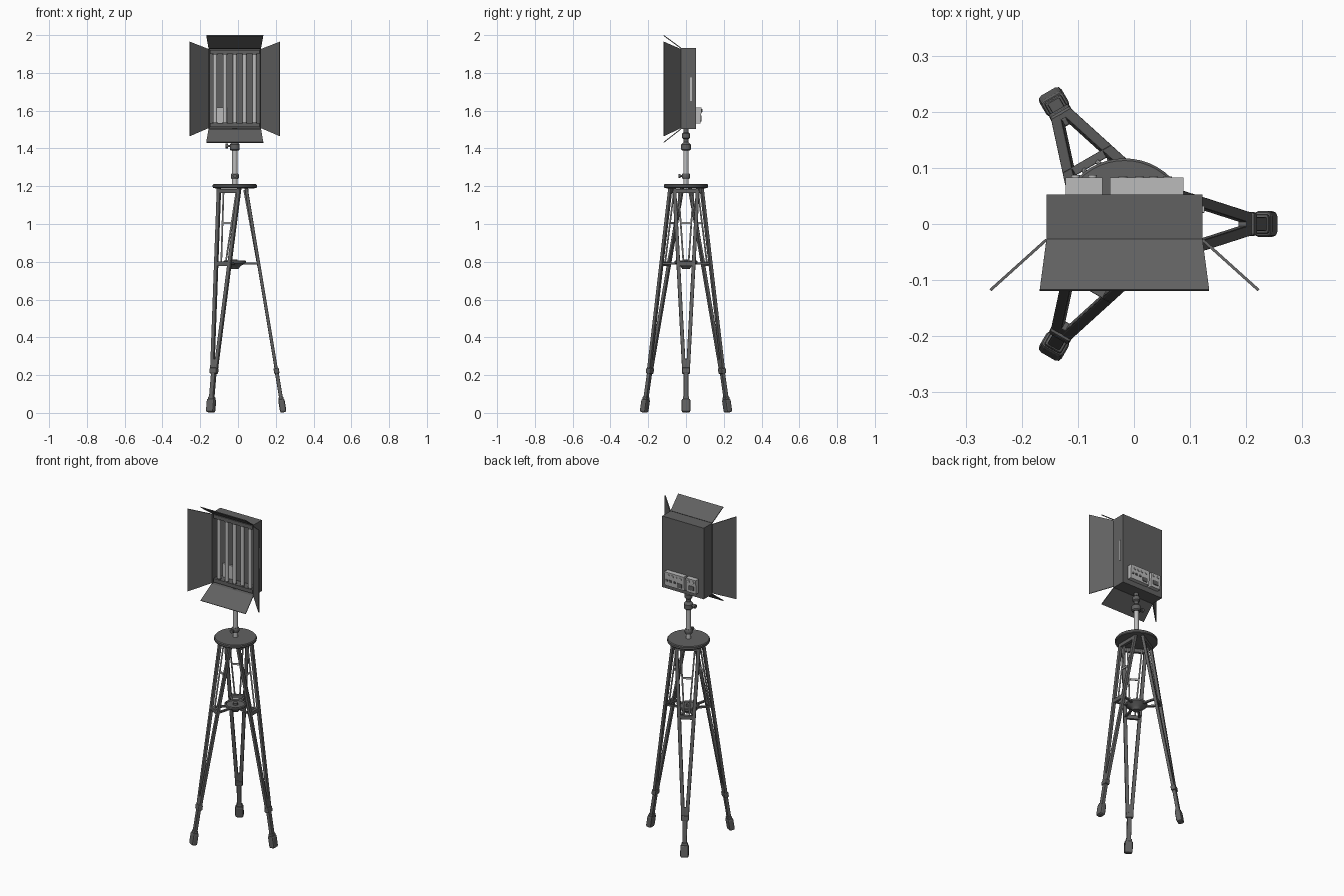
import bpy, bmesh, math
from mathutils import Vector, Matrix

if "Cube" in bpy.data.objects:
    bpy.data.objects.remove(bpy.data.objects["Cube"])

CX = -0.017  # stand and lamp axis


def material(name, v):
    m = bpy.data.materials.new(name)
    m.diffuse_color = (v, v, v, 1)
    m.use_nodes = True
    m.node_tree.nodes["Principled BSDF"].inputs["Base Color"].default_value = m.diffuse_color
    return m


DARK = material("dark_paint", 0.12)
LIGHT = material("pale_metal", 0.5)
PALE = ("inner", "pole", "light_tube", "power_box", "control_box", "dimmer", "power_knob", "side_handle")
DARK_ALSO = ("pole_clamp",)


def finish(name, bm, bevel=0.0, smooth=False):
    bmesh.ops.recalc_face_normals(bm, faces=bm.faces)
    me = bpy.data.meshes.new(name)
    bm.to_mesh(me)
    bm.free()
    ob = bpy.data.objects.new(name, me)
    pale = any(w in name for w in PALE) and not any(w in name for w in DARK_ALSO)
    me.materials.append(LIGHT if pale else DARK)
    bpy.context.collection.objects.link(ob)
    if bevel:
        m = ob.modifiers.new("bevel", 'BEVEL')
        m.width, m.segments = bevel, 2
    if smooth:
        bpy.ops.object.select_all(action='DESELECT')
        ob.select_set(True)
        bpy.context.view_layer.objects.active = ob
        bpy.ops.object.shade_smooth_by_angle(angle=math.radians(35))
    return ob


def box(name, x0, x1, y0, y1, z0, z1, bevel=0.0):
    bm = bmesh.new()
    bmesh.ops.create_cube(bm, size=1)
    for v in bm.verts:
        v.co = ((x0 + x1) / 2 + v.co.x * (x1 - x0), (y0 + y1) / 2 + v.co.y * (y1 - y0),
                (z0 + z1) / 2 + v.co.z * (z1 - z0))
    return finish(name, bm, bevel)


def beam(name, p, q, w, d, side, bevel=0.0):
    """Box from p to q, width w along side, depth d across it."""
    p, q = Vector(p), Vector(q)
    axis = (q - p).normalized()
    s = (side - axis * side.dot(axis)).normalized()
    n = axis.cross(s)
    m = Matrix((s * w, n * d, q - p)).transposed().to_4x4()
    m.translation = (p + q) / 2
    bm = bmesh.new()
    bmesh.ops.create_cube(bm, size=1, matrix=m)
    return finish(name, bm, bevel)


def rod(name, p, q, r, n=20):
    p, q = Vector(p), Vector(q)
    m = (q - p).to_track_quat('Z', 'Y').to_matrix().to_4x4()
    m.translation = (p + q) / 2
    bm = bmesh.new()
    bmesh.ops.create_cone(bm, cap_ends=True, segments=n, radius1=r, radius2=r,
                          depth=(q - p).length, matrix=m)
    return finish(name, bm, smooth=True)


def lathe(name, profile, n=32):
    bm = bmesh.new()
    rings = [[bm.verts.new((CX + r * math.cos(2 * math.pi * i / n), r * math.sin(2 * math.pi * i / n), z))
              for i in range(n)] for r, z in profile]
    for a, b in zip(rings, rings[1:]):
        for i in range(n):
            bm.faces.new((a[i], a[(i + 1) % n], b[(i + 1) % n], b[i]))
    bm.faces.new(rings[0])
    bm.faces.new(rings[-1])
    return finish(name, bm, smooth=True)


def flap(name, corners, thick=0.005):
    bm = bmesh.new()
    bm.faces.new([bm.verts.new(c) for c in corners])
    ob = finish(name, bm)
    m = ob.modifiers.new("thickness", 'SOLIDIFY')
    m.thickness, m.offset = thick, 0
    return ob


# Tripod legs
for k in range(3):
    a = k * 2 * math.pi / 3
    rad = Vector((math.cos(a), math.sin(a), 0))
    tan = Vector((-rad.y, rad.x, 0))

    def P(z, t=0.0, dr=0.0):
        """Point on the leg plane at height z, offset t sideways."""
        r = 0.06 + 0.196 * (1.19 - z) / 1.18 + dr
        return Vector((CX, 0, z)) + rad * r + tan * t

    L = f"leg_{k + 1}_"
    for s in (-1, 1):
        beam(L + "outer_rod", P(1.19, s * 0.062), P(0.235, s * 0.011), 0.020, 0.017, tan, 0.003)
        rod(L + "inner_rod", P(1.18, s * 0.040, -0.012), P(0.80, s * 0.014, -0.006), 0.0045, n=10)
        beam(L + "tray_arm", P(0.79, s * 0.040), Vector((CX, 0, 0.79)) + rad * 0.05 + tan * s * 0.02,
             0.012, 0.010, tan)
    beam(L + "inner_link", P(1.005, -0.028, -0.009), P(1.005, 0.028, -0.009), 0.010, 0.007, Vector((0, 0, 1)))
    beam(L + "crossbar", P(0.79, -0.050), P(0.79, 0.050), 0.024, 0.016, Vector((0, 0, 1)), 0.002)
    beam(L + "hinge", P(1.175, -0.068), P(1.175, 0.068), 0.022, 0.018, Vector((0, 0, 1)), 0.002)
    beam(L + "joint_block", P(0.285), P(0.235), 0.030, 0.016, tan, 0.003)
    beam(L + "collar", P(0.238), P(0.208), 0.042, 0.028, tan, 0.005)
    beam(L + "lower_tube", P(0.215), P(0.06), 0.025, 0.020, tan, 0.003)
    beam(L + "foot_neck", P(0.085), P(0.07), 0.034, 0.026, tan, 0.004)
    beam(L + "foot", P(0.074), P(0.003), 0.046, 0.034, tan, 0.009)

# Top disc, tray and pole
lathe("top_disc", [(0.09, 1.187), (0.114, 1.191), (0.117, 1.195), (0.117, 1.206), (0.113, 1.211)], 48)
lathe("brace_tray", [(0.02, 0.762), (0.03, 0.778), (0.056, 0.79), (0.060, 0.794), (0.060, 0.804),
                     (0.054, 0.808), (0.05, 0.800), (0.014, 0.800), (0.014, 0.812)])
lathe("pole", [(0.014, 1.205), (0.014, 1.42)], 24)
lathe("pole_clamp", [(0.017, 1.238), (0.021, 1.244), (0.021, 1.262), (0.017, 1.268)], 24)
rod("pole_clamp_screw", (CX, -0.015, 1.255), (CX, -0.032, 1.255), 0.005)
rod("pole_clamp_knob", (CX, -0.03, 1.255), (CX, -0.04, 1.255), 0.011, n=12)
lathe("head_mount", [(0.020, 1.388), (0.026, 1.394), (0.026, 1.420), (0.019, 1.428), (0.013, 1.434),
                     (0.013, 1.450), (0.021, 1.456), (0.021, 1.478), (0.013, 1.485), (0.013, 1.506)], 24)
rod("head_mount_screw", (CX - 0.02, 0, 1.413), (CX - 0.04, 0, 1.413), 0.006)
rod("head_mount_knob", (CX - 0.036, 0, 1.413), (CX - 0.048, 0, 1.413), 0.012, n=12)

# Lamp housing: open-fronted box
X0, X1, Y0, Y1, Z0, Z1 = CX - 0.139, CX + 0.139, -0.028, 0.053, 1.502, 1.932
bm = bmesh.new()
bmesh.ops.create_cube(bm, size=1)
for v in bm.verts:
    v.co = (X0 if v.co.x < 0 else X1, Y0 if v.co.y < 0 else Y1, Z0 if v.co.z < 0 else Z1)
front = [f for f in bm.faces if f.calc_center_median().y < Y0 + 0.001]
bmesh.ops.inset_region(bm, faces=front, thickness=0.008)
for v in front[0].verts:
    v.co.y = 0.035
finish("lamp_housing", bm)

# Light tubes and their holders
for z in (1.524, 1.911):
    box("tube_holder", X0 + 0.008, X1 - 0.008, -0.022, 0.03, z - 0.011, z + 0.011)
for i in range(5):
    x = CX + (i - 2) * 0.052
    rod("light_tube", (x, -0.008, 1.53), (x, -0.008, 1.905), 0.011, n=16)
    for z0, z1 in ((1.53, 1.540), (1.895, 1.905)):
        rod("tube_cap", (x, -0.008, z0), (x, -0.008, z1), 0.013, n=16)

# Barn doors
for s, side in ((-1, "left"), (1, "right")):
    xi, xo = CX + s * 0.139, CX + s * 0.239
    flap(side + "_barn_door", [(xi, Y0, 1.508), (xi, Y0, 1.926), (xo, -0.118, 1.965), (xo, -0.118, 1.465)])
for side, zi, zo in (("top", Z1, 1.998), ("bottom", Z0, 1.432)):
    flap(side + "_barn_door", [(X0, Y0, zi), (X1, Y0, zi), (CX + 0.151, -0.118, zo), (CX - 0.151, -0.118, zo)])

# Rear control boxes with sloping undersides
for name, x0, x1, y0 in (("power_box", -0.122, -0.056, 0.025), ("control_box", -0.043, 0.088, 0.05)):
    ob = box(name, x0, x1, y0, 0.083, 1.532, 1.616)
    for v in ob.data.vertices:
        if v.co.y > 0.08 and v.co.z < 1.55:
            v.co.y -= 0.006
for x in (-0.02, 0.01, 0.035, 0.06):
    rod("dimmer_knob", (x, 0.076, 1.597), (x, 0.085, 1.597), 0.008, n=12)
for x in (0.022, 0.048, 0.072):
    box("switch", x - 0.007, x + 0.007, 0.074, 0.083, 1.560, 1.572)
box("power_socket", -0.028, 0.004, 0.072, 0.082, 1.542, 1.568, 0.003)
for x in (-0.104, -0.074):
    rod("power_knob", (x, 0.078, 1.6), (x, 0.087, 1.6), 0.008, n=12)
box("power_switch", -0.108, -0.070, 0.072, 0.083, 1.548, 1.575, 0.003)

# Side handle
box("side_handle", X1 - 0.001, X1 + 0.004, 0.020, 0.032, 1.65, 1.775, 0.001)
